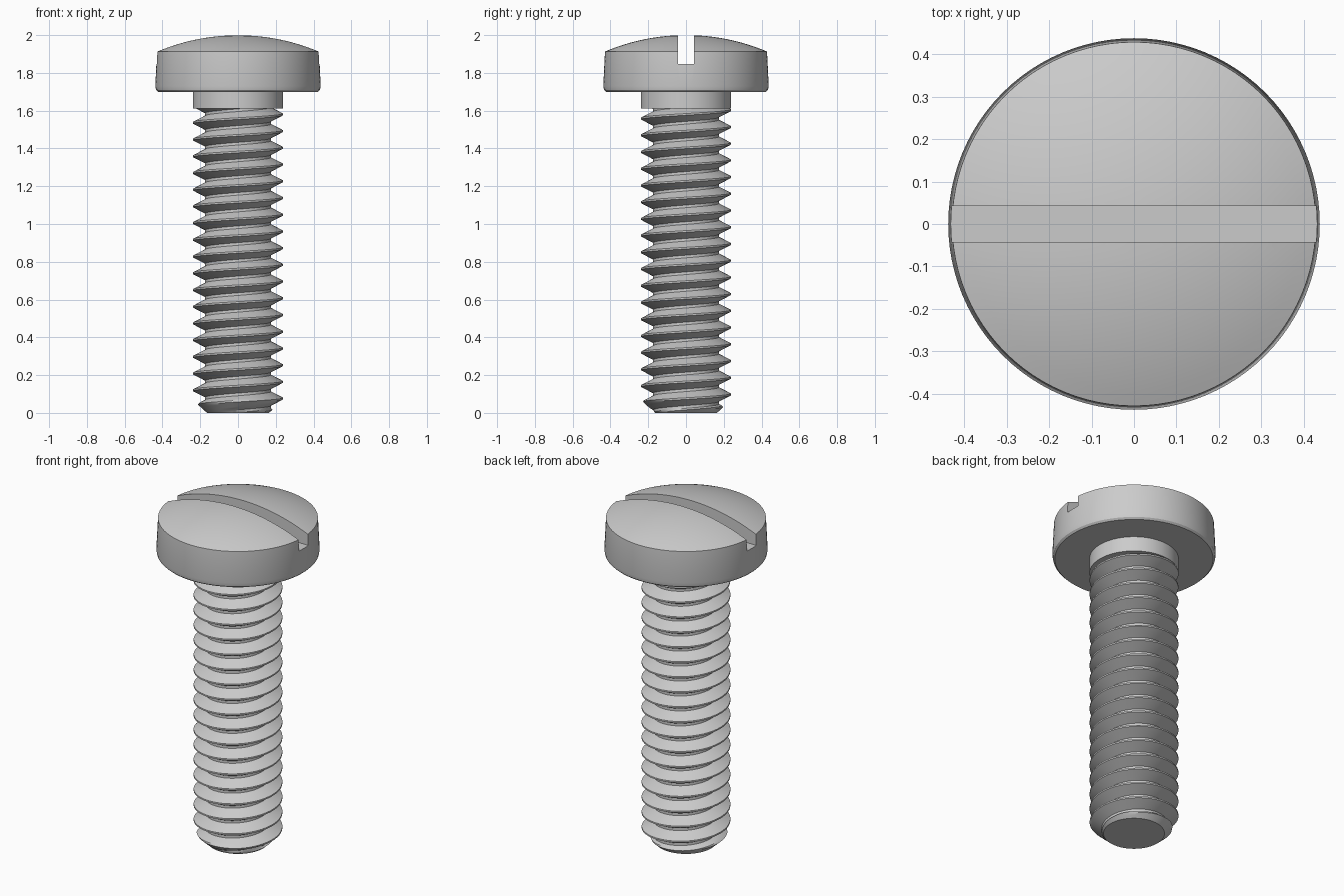
import bpy, bmesh, math

cube = bpy.data.objects.get("Cube")
if cube:
    bpy.data.objects.remove(cube, do_unlink=True)

SEGMENTS = 96
PITCH = 0.0885
ROOT, CREST = 0.174, 0.238        # thread radii
THREAD_TOP = 1.612
CREST_Z = 1.359                   # height of one crest at angle pi

steel = bpy.data.materials.new("grey steel")
steel.use_nodes = True
colour = (0.6, 0.6, 0.6, 1.0)
steel.diffuse_color = colour
steel.node_tree.nodes["Principled BSDF"].inputs["Base Color"].default_value = colour


def make_object(name, bm):
    bmesh.ops.recalc_face_normals(bm, faces=bm.faces[:])
    mesh = bpy.data.meshes.new(name)
    bm.to_mesh(mesh)
    bm.free()
    mesh.materials.append(steel)
    obj = bpy.data.objects.new(name, mesh)
    bpy.context.collection.objects.link(obj)
    return obj


def select_only(obj):
    bpy.ops.object.select_all(action='DESELECT')
    obj.select_set(True)
    bpy.context.view_layer.objects.active = obj


def smooth(obj, degrees=25):
    select_only(obj)
    bpy.ops.object.shade_smooth_by_angle(angle=math.radians(degrees))


def lathe(name, profile):
    """Revolve (radius, z) points about the z axis."""
    bm = bmesh.new()
    verts = [bm.verts.new((r, 0, z)) for r, z in profile]
    edges = [bm.edges.new(pair) for pair in zip(verts, verts[1:])]
    bmesh.ops.spin(bm, geom=verts + edges, cent=(0, 0, 0), axis=(0, 0, 1),
                   angle=math.tau, steps=SEGMENTS, use_duplicate=False)
    bmesh.ops.remove_doubles(bm, verts=bm.verts[:], dist=1e-5)
    return make_object(name, bm)


# Head: tapered rim with a shallow dome
RIM, RIM_Z, TOP_Z = 0.429, 1.913, 2.0
rise = TOP_Z - RIM_Z
dome_r = (RIM ** 2 + rise ** 2) / (2 * rise)
half = math.asin(RIM / dome_r)
dome = []
for i in range(13):
    a = half * (1 - i / 12)
    dome.append((dome_r * math.sin(a), TOP_Z - dome_r * (1 - math.cos(a))))
head = lathe("head", [(0, 1.70), (0.424, 1.70), (0.434, 1.71), (0.438, 1.73)] + dome)

# Screwdriver slot across the head
bpy.ops.mesh.primitive_cube_add(size=1, location=(0, 0, 1.848 + 0.2))
cutter = bpy.context.object
cutter.name = "slot_cutter"
cutter.scale = (1.2, 0.086, 0.4)
cutter.hide_render = True
cutter.data.materials.append(steel)
cut = head.modifiers.new("slot", 'BOOLEAN')
cut.operation = 'DIFFERENCE'
cut.solver = 'EXACT'
cut.object = cutter
select_only(head)
bpy.ops.object.modifier_apply(modifier=cut.name)
bpy.data.objects.remove(cutter, do_unlink=True)
smooth(head)

# Plain collar under the head
collar = lathe("collar", [(0, 1.612), (0.239, 1.612), (0.239, 1.71), (0, 1.71)])
smooth(collar)


# Threaded shank: helical grid, trimmed flat at both ends
def crest_height(angle):
    return CREST_Z + PITCH * (angle - math.pi) / math.tau


def radius(angle, z):
    phase = abs(((z - crest_height(angle)) / PITCH + 0.5) % 1.0 - 0.5)
    t = min(max((phase - 0.05) / 0.37, 0), 1)      # flat crest, flank, flat root
    return min(CREST + (ROOT - CREST) * t, 0.164 + z * 1.1)


flank = [0.05 + 0.37 * i / 4 for i in range(5)]
steps = [-f for f in reversed(flank)] + flank      # profile rows in one pitch
rows = [turn * PITCH + s * PITCH for turn in range(-18, 6) for s in steps]

bm = bmesh.new()
grid = []
for c in range(SEGMENTS + 1):
    angle = math.tau * c / SEGMENTS
    column = []
    for row in rows:
        z = min(max(crest_height(angle) + row, 0.0), THREAD_TOP)
        r = radius(angle, z)
        column.append(bm.verts.new((r * math.cos(angle), r * math.sin(angle), z)))
    grid.append(column)
for a, b in zip(grid, grid[1:]):
    for j in range(len(rows) - 1):
        bm.faces.new((a[j], b[j], b[j + 1], a[j + 1]))
bmesh.ops.remove_doubles(bm, verts=bm.verts[:], dist=1e-5)
bmesh.ops.holes_fill(bm, edges=[e for e in bm.edges if e.is_boundary], sides=0)
shank = make_object("threaded_shank", bm)
smooth(shank, 30)
